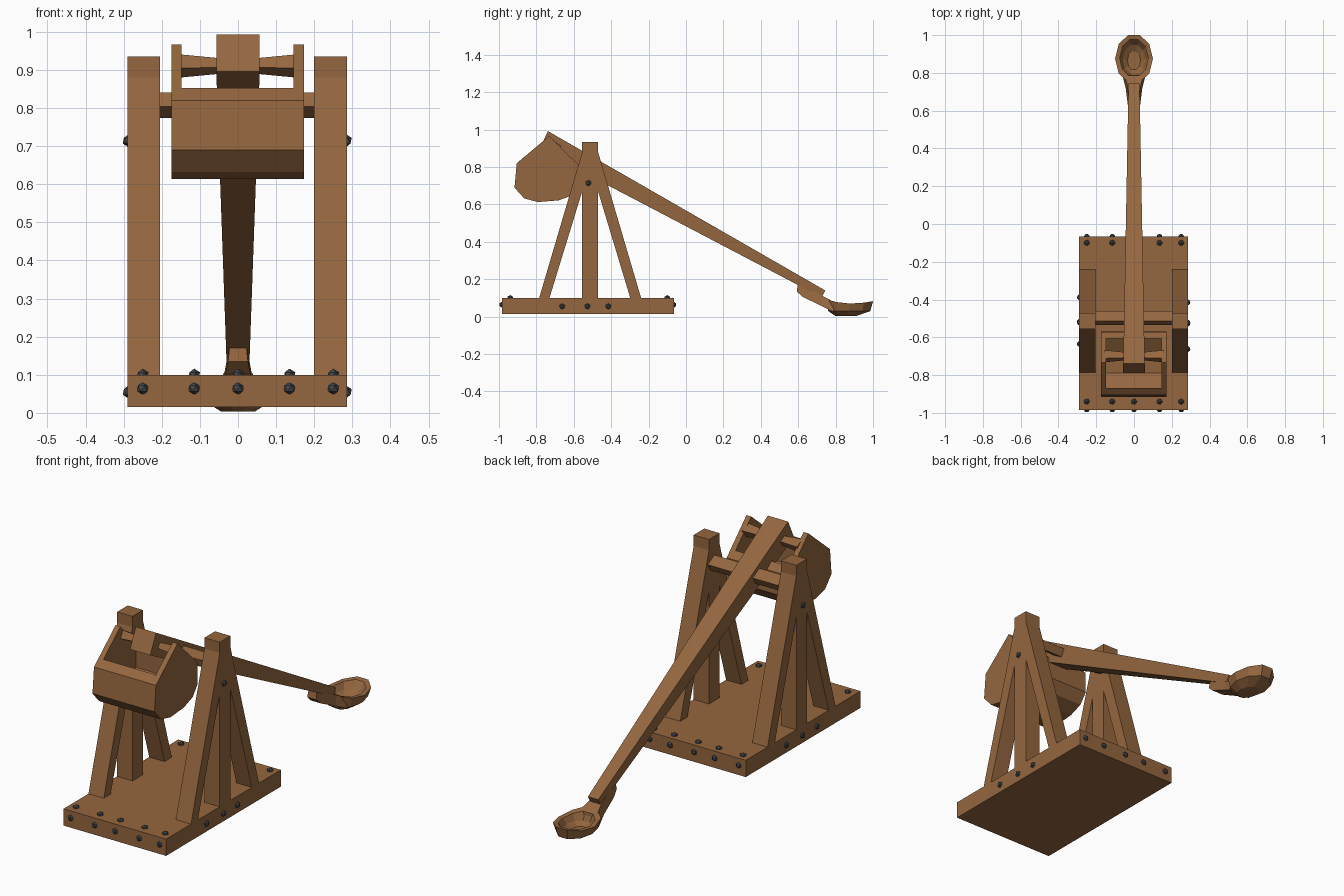
import bpy, bmesh, math
from mathutils import Vector

if "Cube" in bpy.data.objects:
    bpy.data.objects.remove(bpy.data.objects["Cube"])


def material(name, col):
    m = bpy.data.materials.new(name)
    m.diffuse_color = (*col, 1)
    m.use_nodes = True
    m.node_tree.nodes["Principled BSDF"].inputs["Base Color"].default_value = m.diffuse_color
    return m


WOOD = material("brown wood", (0.30, 0.135, 0.05))
IRON = material("dark iron", (0.06, 0.063, 0.07))


def finish(name, bm, mat):
    bmesh.ops.recalc_face_normals(bm, faces=bm.faces[:])
    me = bpy.data.meshes.new(name)
    bm.to_mesh(me)
    bm.free()
    me.materials.append(mat)
    ob = bpy.data.objects.new(name, me)
    bpy.context.collection.objects.link(ob)
    return ob


def loft(name, rings, mat=WOOD):
    """Skin a list of equal-length closed rings, capped at both ends."""
    bm = bmesh.new()
    vs = [[bm.verts.new(p) for p in r] for r in rings]
    n = len(rings[0])
    for a, b in zip(vs, vs[1:]):
        for i in range(n):
            j = (i + 1) % n
            bm.faces.new((a[i], a[j], b[j], b[i]))
    bm.faces.new(vs[0])
    bm.faces.new(vs[-1])
    return finish(name, bm, mat)


def prism(name, pts, x0, x1):
    """Extrude a side (y, z) profile along x."""
    return loft(name, [[(x, y, z) for y, z in pts] for x in (x0, x1)])


def tilted(cy, cz, w, h):
    """Rectangle profile tilted with the throwing arm."""
    a = math.radians(-30)
    c, s = math.cos(a), math.sin(a)
    return [(cy + u * c - v * s, cz + u * s + v * c)
            for u, v in ((-w/2, -h/2), (w/2, -h/2), (w/2, h/2), (-w/2, h/2))]


# Base plank
prism("base", [(-.985, .015), (-.065, .015), (-.065, .1), (-.985, .1)], -.29, .286)

# Two A-shaped side frames
for side, x0, x1 in (("left", -.29, -.204), ("right", .2, .286)):
    prism(side + "_post", [(-.555, .1), (-.47, .1), (-.47, .935), (-.555, .935)], x0, x1)
    prism(side + "_front_leg", [(-.785, .1), (-.73, .1), (-.555, .67), (-.555, .88)], x0, x1)
    prism(side + "_back_leg", [(-.24, .1), (-.298, .1), (-.47, .67), (-.47, .88)], x0, x1)

# Axle between the frames, and flared hanger pin for the counterweight
prism("axle", tilted(-.498, .807, .06, .042), -.21, .21)
big, small = tilted(-.7, .91, .05, .042), tilted(-.7, .91, .034, .028)
loft("hanger_pin", [[(x, y, z) for y, z in p]
                    for x, p in ((-.155, big), (-.05, small), (.05, small), (.155, big))])

# Tapered throwing arm
loft("throwing_arm", [
    [(-.057, -.785, .895), (.057, -.785, .895), (.057, -.738, .992), (-.057, -.738, .992)],
    [(-.029, .725, .103), (.029, .725, .103), (.029, .745, .14), (-.029, .745, .14)]])

# Counterweight box: rounded trough with gabled cheeks
outer = [(-.905, .82), (-.917, .69), (-.865, .632), (-.79, .613),
         (-.68, .622), (-.61, .648), (-.57, .70), (-.573, .81)]
inner = [(-.606, .842), (-.605, .71), (-.68, .66), (-.79, .65), (-.87, .70), (-.868, .852)]
prism("counterweight_trough", outer + inner, -.15, .148)
for side, x0, x1 in (("left", -.175, -.148), ("right", .146, .173)):
    prism(side + "_cheek", outer + [(-.732, .966)], x0, x1)


# Spoon bowl at the end of the arm
def bowl_ring(rx, ry, cy, zf, n=10):
    ring = []
    for i in range(n):
        t = 2 * math.pi * (i + .5) / n
        y = cy + ry * math.cos(t)
        ring.append((rx * math.sin(t), y, zf(y)))
    return ring


def rim(y):
    return .07 + .9 * (y - .88) ** 2 + max(0, .82 - y) * .12


loft("spoon_bowl", [
    bowl_ring(.045, .06, .855, lambda y: .004),
    bowl_ring(.086, .118, .873, lambda y: .03),
    bowl_ring(.1, .132, .875, rim),
    bowl_ring(.076, .104, .878, rim),
    bowl_ring(.06, .08, .872, lambda y: .042),
    bowl_ring(.035, .05, .865, lambda y: .022)])

# Spoon neck under the arm tip
loft("spoon_neck", [[(-w, y, b), (w, y, b), (w * .8, y2, t), (-w * .8, y2, t)]
                    for w, y, b, y2, t in ((.026, .592, .135, .6, .185), (.032, .625, .105, .635, .16),
                                           (.044, .72, .06, .735, .108), (.062, .79, .024, .785, .082))])


# Iron bolts
def bolt(name, loc):
    bm = bmesh.new()
    bmesh.ops.create_icosphere(bm, subdivisions=1, radius=.017)
    bmesh.ops.translate(bm, verts=bm.verts, vec=Vector(loc))
    finish(name, bm, IRON)


for x in (-.25, -.115, 0, .135, .25):
    bolt("front_bolt", (x, -.982, .064))
    bolt("back_bolt", (x, -.068, .064))
    bolt("top_front_bolt", (x, -.94, .099))
    bolt("top_back_bolt", (x, -.1, .099))
for x, ys in ((-.287, (-.635, -.517, -.388)), (.283, (-.662, -.527, -.415))):
    for y in ys:
        bolt("side_bolt", (x, y, .055))
    bolt("frame_bolt", (x, -.522, .714))
